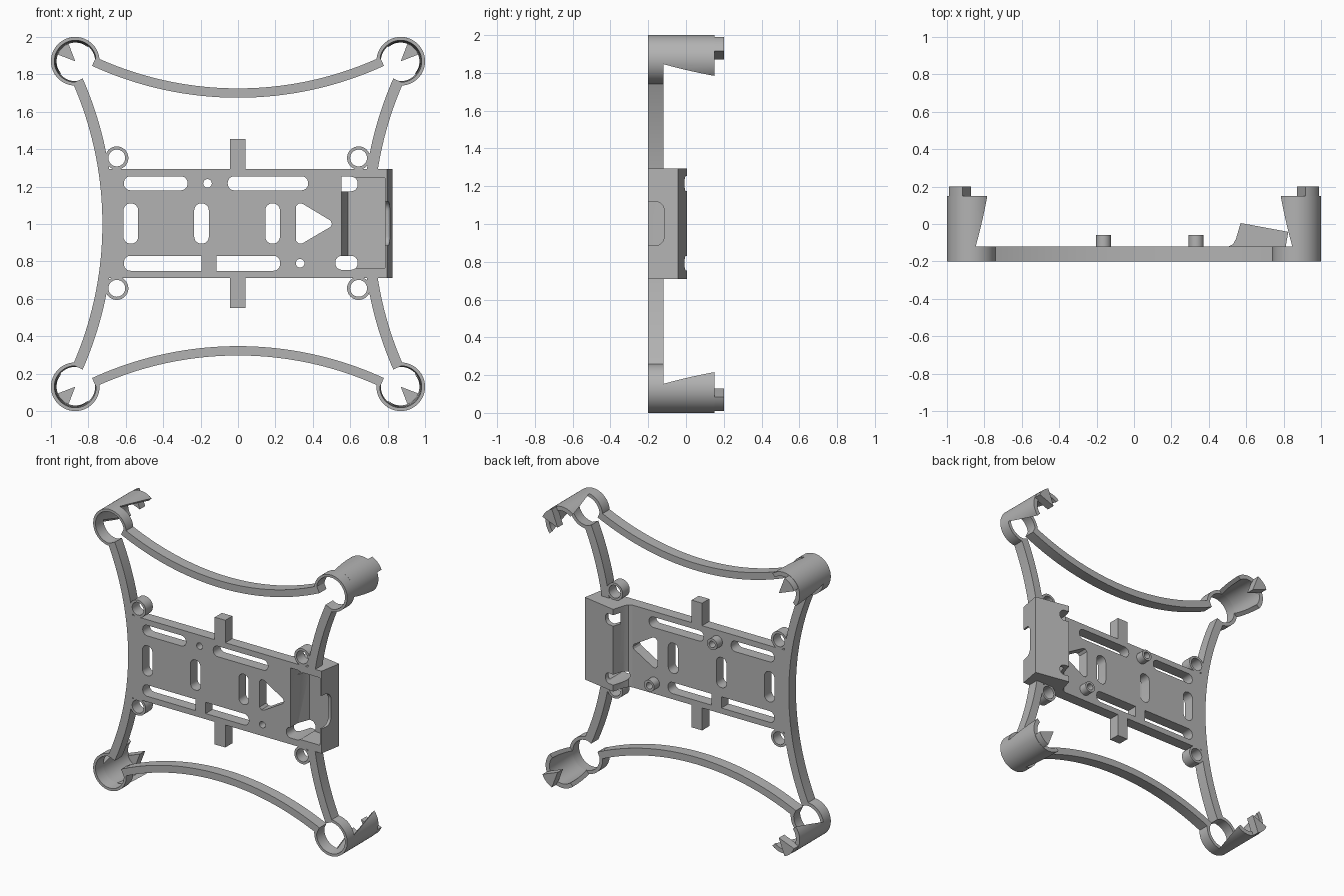
import bpy, bmesh
from math import sin, cos, pi, radians, asin, degrees
from mathutils import Vector

cube = bpy.data.objects.get("Cube")
if cube:
    bpy.data.objects.remove(cube, do_unlink=True)

GREY = (0.45, 0.45, 0.45, 1)
mat = bpy.data.materials.new("plain_grey")
mat.use_nodes = True
mat.diffuse_color = GREY
mat.node_tree.nodes["Principled BSDF"].inputs["Base Color"].default_value = GREY

FRONT, BACK = -0.2, -0.12      # faces of the flat frame


def finish(name, bm):
    bmesh.ops.recalc_face_normals(bm, faces=bm.faces)
    me = bpy.data.meshes.new(name)
    bm.to_mesh(me)
    bm.free()
    ob = bpy.data.objects.new(name, me)
    bpy.context.collection.objects.link(ob)
    me.materials.append(mat)
    return ob


def prism(name, pts, lo, hi, axis="y"):
    """Extrude an outline: x-z along y, x-y along z, or y-z along x."""
    place = {"y": lambda a, b, h: (a, h, b),
             "z": lambda a, b, h: (a, b, h),
             "x": lambda a, b, h: (h, a, b)}[axis]
    bm = bmesh.new()
    rows = [[bm.verts.new(place(a, b, h)) for a, b in pts] for h in (lo, hi)]
    n = len(pts)
    bm.faces.new(rows[0])
    bm.faces.new(rows[1])
    for i in range(n):
        j = (i + 1) % n
        bm.faces.new((rows[0][i], rows[0][j], rows[1][j], rows[1][i]))
    return finish(name, bm)


def rounded(x0, x1, z0, z1, left=0.037, right=0.037):
    """Rectangle outline with its own corner radius on each side."""
    pts = []
    for cx, cz, r, start in ((x1 - right, z1 - right, right, 0),
                             (x0 + left, z1 - left, left, 90),
                             (x0 + left, z0 + left, left, 180),
                             (x1 - right, z0 + right, right, 270)):
        steps = 6 if r else 0
        for i in range(steps + 1):
            a = radians(start + (90 * i / steps if steps else 0))
            pts.append((cx + r * cos(a), cz + r * sin(a)))
    return pts


def sector(name, cx, cz, r_in, r_out, a0, a1, y0, y1, steps=40, sx=1, sz=1,
           r_back=None, plane=None):
    """Ring sector; sx and sz mirror it, r_back tapers the bore, plane trims it."""
    bm = bmesh.new()
    closed = a1 - a0 >= 360
    r_back = r_in if r_back is None else r_back
    rows = []
    for i in range(steps + (0 if closed else 1)):
        a = radians(a0 + (a1 - a0) * i / steps)
        rows.append([bm.verts.new((r * cos(a), y, r * sin(a)))
                     for r, y in ((r_in, y0), (r_out, y0), (r_out, y1), (r_back, y1))])
    for i in range(steps):
        p, q = rows[i], rows[(i + 1) % len(rows)]
        for k in range(4):
            m = (k + 1) % 4
            bm.faces.new((p[k], p[m], q[m], q[k]))
    if not closed:
        bm.faces.new(rows[0])
        bm.faces.new(rows[-1])
    if plane:
        geom = bm.verts[:] + bm.edges[:] + bm.faces[:]
        bmesh.ops.bisect_plane(bm, geom=geom, plane_co=plane[0], plane_no=plane[1],
                               clear_inner=True)
        bmesh.ops.holes_fill(bm, edges=[e for e in bm.edges if e.is_boundary])
    for v in bm.verts:
        v.co = (cx + sx * v.co.x, v.co.y, cz + sz * v.co.z)
    return finish(name, bm)


def cut(ob, cutter):
    mod = ob.modifiers.new("cut", "BOOLEAN")
    mod.operation, mod.solver, mod.object = "DIFFERENCE", "EXACT", cutter
    bpy.context.view_layer.objects.active = ob
    bpy.ops.object.modifier_apply(modifier=mod.name)
    bpy.data.objects.remove(cutter, do_unlink=True)


def cut_outline(ob, pts):
    cut(ob, prism("cutter", pts, -0.4, 0.3))


def circle(cx, cz, r, n=24):
    return [(cx + r * cos(2 * pi * i / n), cz + r * sin(2 * pi * i / n)) for i in range(n)]


# Centre plate with slots, screw holes and a triangular opening
plate = prism("centre_plate", rounded(-0.69, 0.51, 0.71, 1.295, 0, 0), FRONT, BACK)
for x0, x1, z0, z1, left, right in (
        (-0.61, -0.27, 1.18, 1.255, 0.035, 0.035),
        (-0.055, 0.375, 1.18, 1.255, 0.035, 0.035),
        (-0.61, -0.195, 0.75, 0.83, 0.035, 0),
        (-0.115, 0.225, 0.75, 0.83, 0, 0.035)):
    cut_outline(plate, rounded(x0, x1, z0, z1, left, right))
for x in (-0.573, -0.195, 0.185):
    cut_outline(plate, rounded(x - 0.039, x + 0.039, 0.895, 1.11))
cut_outline(plate, [(0.31, 0.91), (0.325, 0.895), (0.345, 0.897), (0.495, 0.985),
                    (0.502, 1.0), (0.495, 1.018), (0.345, 1.108), (0.325, 1.11), (0.31, 1.095)])

# Screw bosses behind the plate
for x, z in ((-0.163, 1.217), (0.332, 0.79)):
    cut_outline(plate, circle(x, z, 0.023))
    sector("screw_boss", x, z, 0.023, 0.04, 0, 360, BACK - 0.01, -0.06, 24)

# Tabs above and below the plate
for z0, z1 in ((1.28, 1.455), (0.55, 0.73)):
    prism("centre_tab", rounded(-0.043, 0.04, z0, z1, 0, 0), FRONT, BACK)

# Small mounting rings at the plate corners
for x in (-0.648, 0.645):
    for z in (1.353, 0.656):
        sector("mounting_ring", x, z, 0.045, 0.062, 0, 360, FRONT, BACK, 32)

# Hollow side bracket with sloping back
bracket = prism("side_bracket", [(0.505, FRONT), (0.505, BACK), (0.53, -0.108), (0.545, -0.08),
                                 (0.57, 0.005), (0.825, -0.042), (0.797, FRONT)],
                0.71, 1.295, "z")
cut(bracket, prism("cutter", [(0.553, -0.3), (0.553, -0.12), (0.587, -0.032),
                              (0.79, -0.07), (0.785, -0.3)], 0.765, 1.245, "z"))
cut_outline(bracket, rounded(0.553, 0.64, 1.175, 1.253, 0, 0.035))
cut_outline(bracket, rounded(0.52, 0.64, 0.755, 0.83, 0.035, 0.035))
cut(bracket, prism("cutter", rounded(-0.3, -0.115, 0.885, 1.12, 0, 0.05), 0.77, 0.9, "x"))

# Bowed arms between the motor mounts
R_IN, R_OUT = 1.82, 1.87
span = degrees(asin(0.77 / 1.845))
sector("top_arm", 0, 3.545, R_IN, R_OUT, 270 - span, 270 + span, FRONT, BACK)
sector("bottom_arm", 0, -1.523, R_IN, R_OUT, 90 - span, 90 + span, FRONT, BACK)
sector("right_arm", -2.602, 1, 1.877, 1.935, -23.7, 23.7, FRONT, BACK)
for sz, name in ((1, "left_upper_arm"), (-1, "left_lower_arm")):
    sector(name, 2.602, 1, 1.877, 1.935, 8.2, 23.7, FRONT, BACK, 20, sx=-1, sz=sz)

# Motor mounts: open base ring, tapered half shell and inward hook
a, b = Vector((-0.0113, -0.12, -0.0113)), Vector((-0.0573, 0.15, -0.0573))
a, b = -a, -b                                 # trim line on the outward side
normal = (b - a).cross(Vector((1, 0, -1)))
if normal.x < 0:
    normal = -normal
for sx, side in ((1, "left"), (-1, "right")):
    for sz, level in ((1, "top"), (-1, "bottom")):
        tag = f"{level}_{side}_mount"
        cx, cz = 0.87 * sx, 1 + 0.87 * sz
        end = 195 if sz > 0 else 207
        sector(tag + "_base", cx, cz, 0.112, 0.13, -113, end, FRONT, BACK, 48, sx, sz, 0.106)
        sector(tag + "_shell", cx, cz, 0.106, 0.13, -100, 190, BACK, 0.15, 48, sx, sz,
               0.1, (a, normal))
        sector(tag + "_hook", cx, cz, 0.001, 0.128, 21, 69, 0.14, 0.2, 10, sx, sz)

# Smooth curved walls, keep edges sharp
bpy.ops.object.select_all(action="DESELECT")
for ob in bpy.context.scene.objects:
    if ob.type == "MESH":
        ob.select_set(True)
        bpy.context.view_layer.objects.active = ob
bpy.ops.object.shade_smooth_by_angle(angle=radians(30))
